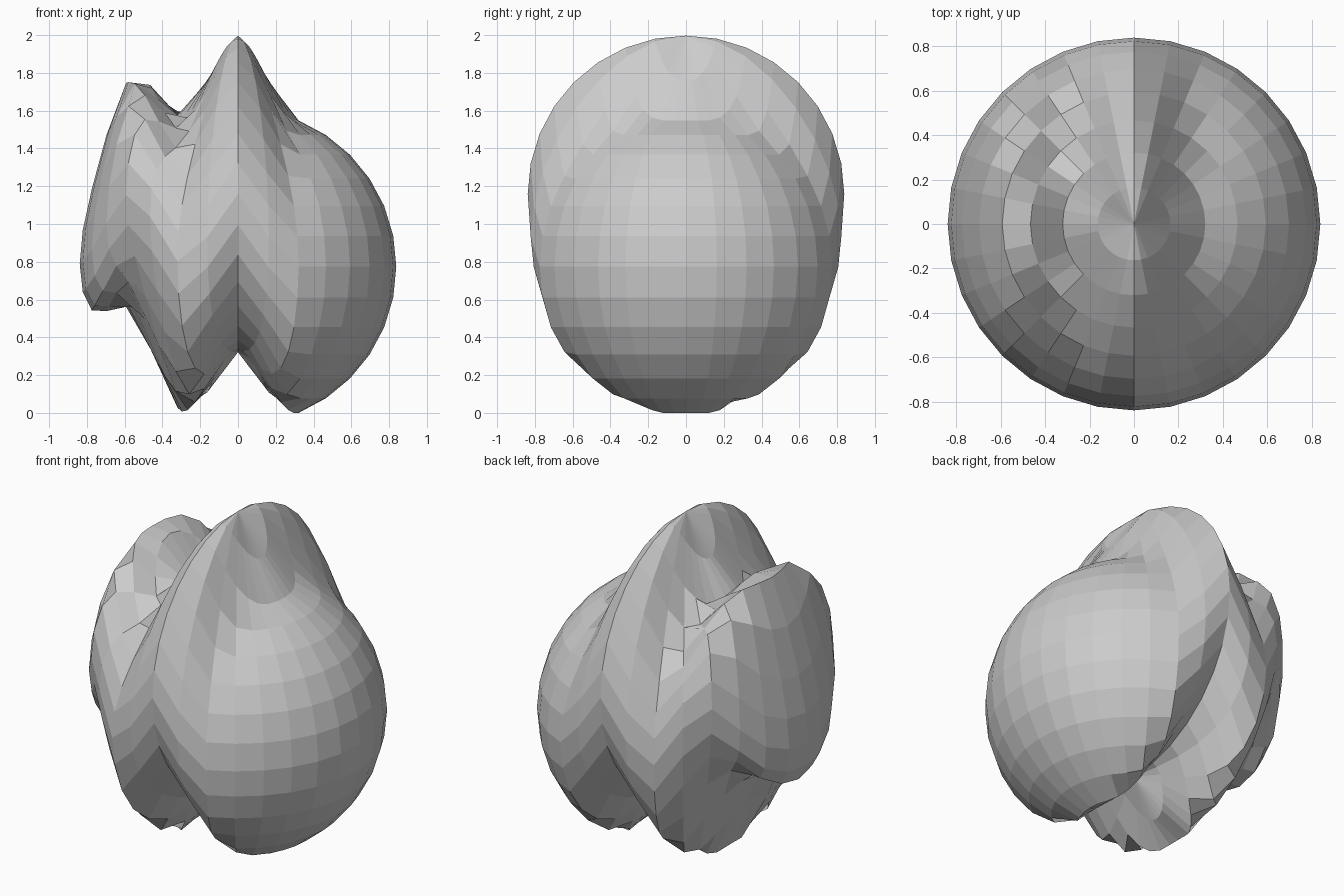
import bpy
from math import exp, fmod

if "Cube" in bpy.data.objects:
    bpy.data.objects.remove(bpy.data.objects["Cube"])

R = 0.838        # sphere radius
BASE_Z = 0.776   # height of the undisturbed centre
WIDTH = 0.286    # half length of one wave pulse
NARROW = 5.4     # steepness of each pulse
HEIGHT = 0.424   # pulse height before trimming its foot


def wave(x):
    """Repeating bell-shaped pulses running towards -x, nothing ahead of the first."""
    d = fmod(x - WIDTH, 2 * WIDTH) + WIDTH
    if abs(d) >= WIDTH:
        return 0.0
    return HEIGHT * (exp(-(d * NARROW) ** 2) - exp(-(WIDTH * NARROW) ** 2))


# Low-poly ball
bpy.ops.mesh.primitive_uv_sphere_add(segments=32, ring_count=16, radius=R)
ball = bpy.context.object
ball.name = "rippled_ball"

# Lift every vertex by the ripple
for v in ball.data.vertices:
    v.co.z += BASE_Z + wave(round(v.co.x, 5))

# Stand it on the ground
low = min(v.co.z for v in ball.data.vertices)
for v in ball.data.vertices:
    v.co.z -= low
bpy.ops.object.shade_flat()
